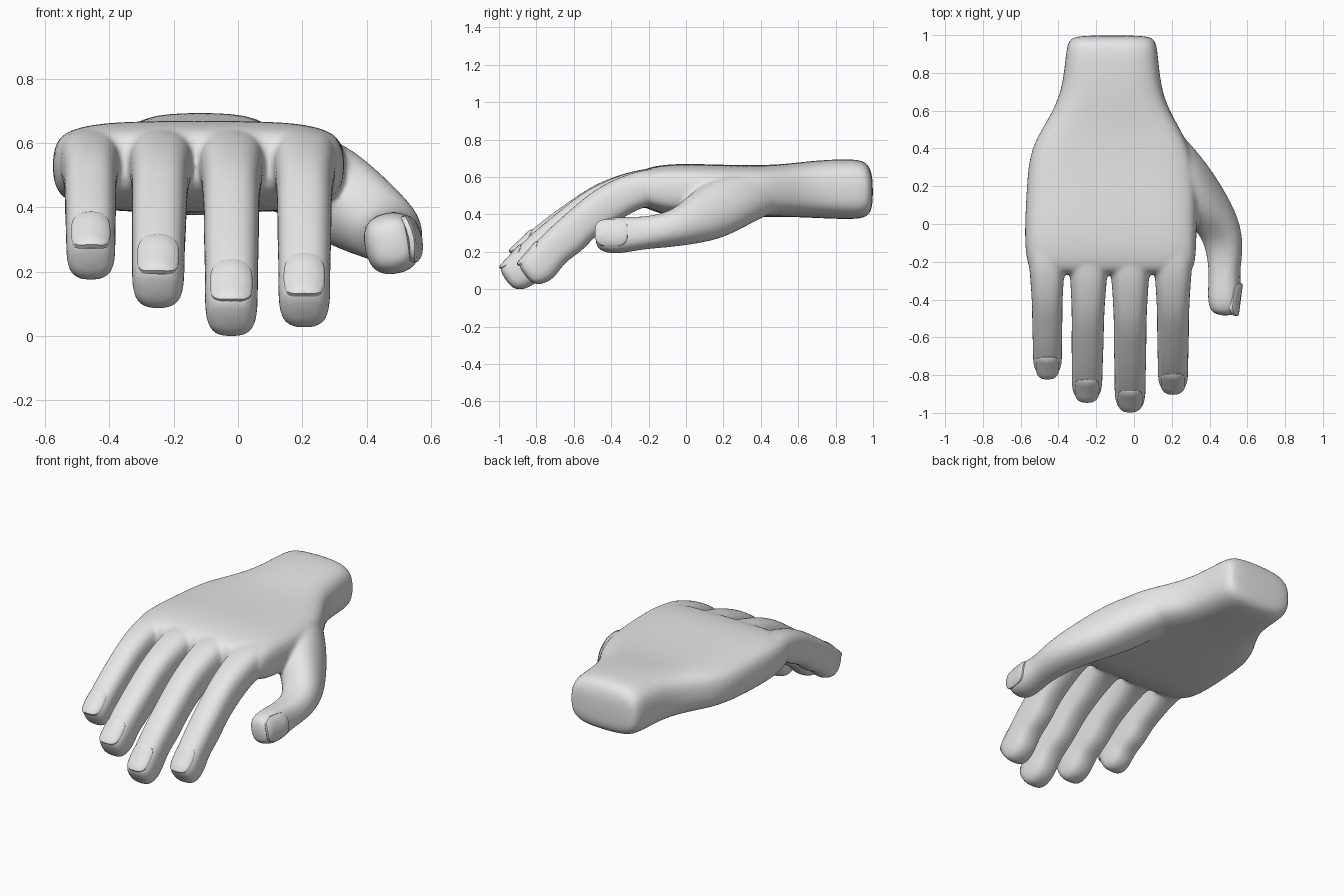
import bpy, bmesh, math
from mathutils import Vector

if "Cube" in bpy.data.objects:
    bpy.data.objects.remove(bpy.data.objects["Cube"])

grey = bpy.data.materials.new("light_grey")
grey.use_nodes = True
grey.diffuse_color = (0.8, 0.8, 0.8, 1)
grey.node_tree.nodes["Principled BSDF"].inputs["Base Color"].default_value = (0.8, 0.8, 0.8, 1)


def make_object(name, bm):
    bmesh.ops.recalc_face_normals(bm, faces=bm.faces)
    mesh = bpy.data.meshes.new(name)
    bm.to_mesh(mesh)
    bm.free()
    mesh.materials.append(grey)
    obj = bpy.data.objects.new(name, mesh)
    bpy.context.collection.objects.link(obj)
    return obj


def select(objs):
    bpy.ops.object.select_all(action='DESELECT')
    for o in objs:
        o.select_set(True)
    bpy.context.view_layer.objects.active = objs[0]


def rounded(angle, power):
    c, s = math.cos(angle), math.sin(angle)
    return (math.copysign(abs(c) ** (2 / power), c),
            math.copysign(abs(s) ** (2 / power), s))


def loft(name, stations, up, axis=None, sides=20):
    """Skin rings given as (centre, half width, top, bottom, roundness)."""
    bm = bmesh.new()
    rings = []
    pts = [Vector(s[0]) for s in stations]
    for i, (_, w, top, bottom, power) in enumerate(stations):
        t = axis or (pts[min(i + 1, len(pts) - 1)] - pts[max(i - 1, 0)]).normalized()
        side = t.cross(up).normalized()
        n = side.cross(t)
        ring = []
        for k in range(sides):
            u, v = rounded(math.tau * k / sides, power)
            ring.append(bm.verts.new(pts[i] + side * u * w + n * v * (top if v > 0 else bottom)))
        rings.append(ring)
    for a, b in zip(rings, rings[1:]):
        for k in range(sides):
            j = (k + 1) % sides
            bm.faces.new((a[k], a[j], b[j], b[k]))
    bm.faces.new(rings[0])
    bm.faces.new(rings[-1])
    obj = make_object(name, bm)
    obj.modifiers.new("soften", 'SUBSURF').levels = 2
    return obj


def nail(name, centre, along, normal, half_w, half_l, drop):
    """Curved plate with a rounded outline, sunk into the fingertip."""
    bm = bmesh.new()
    side = along.cross(normal).normalized()
    layers = []
    for scale, depth in ((0, 0), (0.5, 0), (0.9, 0), (1, 0.005), (1, 0.02)):
        ring = []
        for k in range(24 if scale else 1):
            u, v = rounded(math.tau * k / 24, 3.2)
            u, v = u * scale, v * scale
            ring.append(bm.verts.new(centre + side * u * half_w + along * v * half_l
                                     - normal * (depth + drop * u * u)))
        layers.append(ring)
    for k in range(24):
        j = (k + 1) % 24
        bm.faces.new((layers[0][0], layers[1][k], layers[1][j]))
        for a, b in zip(layers[1:], layers[2:]):
            bm.faces.new((a[k], b[k], b[j], a[j]))
    bm.faces.new(layers[-1])
    return make_object(name, bm)


UP = Vector((0, 0, 1))
parts, nails = [], []

# Palm and wrist: y, left x, right x, bottom z, top z, roundness
palm = [
    (1.005, -0.31, 0.07, 0.43, 0.6, 3), (0.98, -0.352, 0.108, 0.385, 0.665, 3.2),
    (0.93, -0.367, 0.122, 0.363, 0.695, 3.2), (0.7, -0.387, 0.14, 0.373, 0.685, 3),
    (0.55, -0.468, 0.215, 0.38, 0.665, 3.2), (0.4, -0.562, 0.305, 0.38, 0.657, 3.5),
    (0.2, -0.577, 0.335, 0.375, 0.66, 3.6), (0, -0.587, 0.33, 0.378, 0.667, 3.8),
    (-0.12, -0.585, 0.328, 0.392, 0.66, 4), (-0.21, -0.572, 0.32, 0.425, 0.643, 4),
    (-0.265, -0.548, 0.298, 0.46, 0.608, 3.5)]
parts.append(loft("hand", [(((a + b) / 2, y, (lo + hi) / 2), (b - a) / 2,
                            (hi - lo) / 2, (hi - lo) / 2, p)
                           for y, a, b, lo, hi, p in palm], UP, Vector((0, -1, 0))))

# Fingers share one bent shape: y, z, half width, top, bottom
finger = [
    (-0.02, 0.555, 0.1, 0.09, 0.09), (-0.2, 0.54, 0.106, 0.105, 0.1),
    (-0.33, 0.5, 0.097, 0.106, 0.095), (-0.47, 0.44, 0.088, 0.105, 0.115),
    (-0.6, 0.35, 0.087, 0.095, 0.1), (-0.7, 0.268, 0.086, 0.096, 0.122),
    (-0.8, 0.19, 0.083, 0.088, 0.1), (-0.865, 0.105, 0.084, 0.1, 0.112),
    (-0.92, 0.06, 0.08, 0.098, 0.092), (-0.957, 0.036, 0.06, 0.082, 0.052)]
# name, base x, tip x, reach, droop, thickness
for name, x0, x1, reach, droop, size in (
        ("little", -0.467, -0.463, 0.785, 0.645, 0.93), ("ring", -0.242, -0.255, 0.935, 0.82, 0.99),
        ("middle", -0.025, -0.026, 1, 1, 1), ("index", 0.202, 0.201, 0.88, 0.95, 0.98)):
    path = []
    for y, z, w, top, bottom in finger:
        f = -y / 0.95
        centre = Vector((x0 + (x1 - x0) * f, -0.1 + (y + 0.1) * reach, 0.55 + (z - 0.55) * droop))
        path.append((centre, w * size, top * size, bottom * size, 2.7))
    parts.append(loft(name + "_finger", path, UP))
    along = (path[8][0] - path[6][0]).normalized()
    normal = Vector((1, 0, 0)).cross(along).normalized()
    if normal.z < 0:
        normal.negate()
    nails.append(nail(name + "_nail", path[7][0] + normal * 0.103 * size,
                      along, normal, 0.066 * size, 0.084 * size, 0.018))

# Thumb, turned so its nail looks outward
outward = Vector((1, 0, 0.2)).normalized()
thumb = [
    ((0.07, 0.56, 0.53), 0.08, 0.08, 0.08, 2.2), ((0.165, 0.41, 0.51), 0.125, 0.105, 0.14, 2.2),
    ((0.268, 0.27, 0.473), 0.152, 0.115, 0.18, 2.2), ((0.37, 0.13, 0.4), 0.153, 0.106, 0.145, 2.2),
    ((0.45, 0, 0.335), 0.108, 0.109, 0.12, 2.2), ((0.475, -0.12, 0.304), 0.089, 0.104, 0.1, 2.3),
    ((0.472, -0.25, 0.292), 0.087, 0.08, 0.078, 2.5), ((0.475, -0.36, 0.281), 0.1, 0.088, 0.09, 2.6),
    ((0.47, -0.43, 0.28), 0.092, 0.082, 0.08, 2.6), ((0.466, -0.482, 0.28), 0.065, 0.06, 0.055, 2.6)]
parts.append(loft("thumb", thumb, outward))
along = Vector((-0.13, -1, 0)).normalized()
normal = (outward - along * outward.dot(along)).normalized()
nails.append(nail("thumb_nail", Vector((0.474, -0.385, 0.284)) + normal * 0.086,
                  along, normal, 0.074, 0.088, 0.018))

# Blend palm, fingers and thumb into one skin
select(parts)
bpy.ops.object.convert(target='MESH')
select(parts)
bpy.ops.object.join()
hand = bpy.context.view_layer.objects.active
hand.name = "hand"
remesh = hand.modifiers.new("skin", 'REMESH')
remesh.mode = 'VOXEL'
remesh.voxel_size = 0.0115
smooth = hand.modifiers.new("smooth", 'SMOOTH')
smooth.factor = 0.5
smooth.iterations = 8
bpy.ops.object.convert(target='MESH')
hand = bpy.context.view_layer.objects.active
if not hand.data.materials:
    hand.data.materials.append(grey)

# Rest the hand on the ground, centred
objs = [hand] + nails
pts = [v.co for o in objs for v in o.data.vertices]
low = [min(p[i] for p in pts) for i in range(3)]
high = [max(p[i] for p in pts) for i in range(3)]
shift = Vector(((low[0] + high[0]) / 2, (low[1] + high[1]) / 2, low[2]))
for o in objs:
    for v in o.data.vertices:
        v.co -= shift
    o.data.update()
select([hand])
bpy.ops.object.shade_smooth()
select(nails)
bpy.ops.object.shade_smooth_by_angle(angle=math.radians(40))
